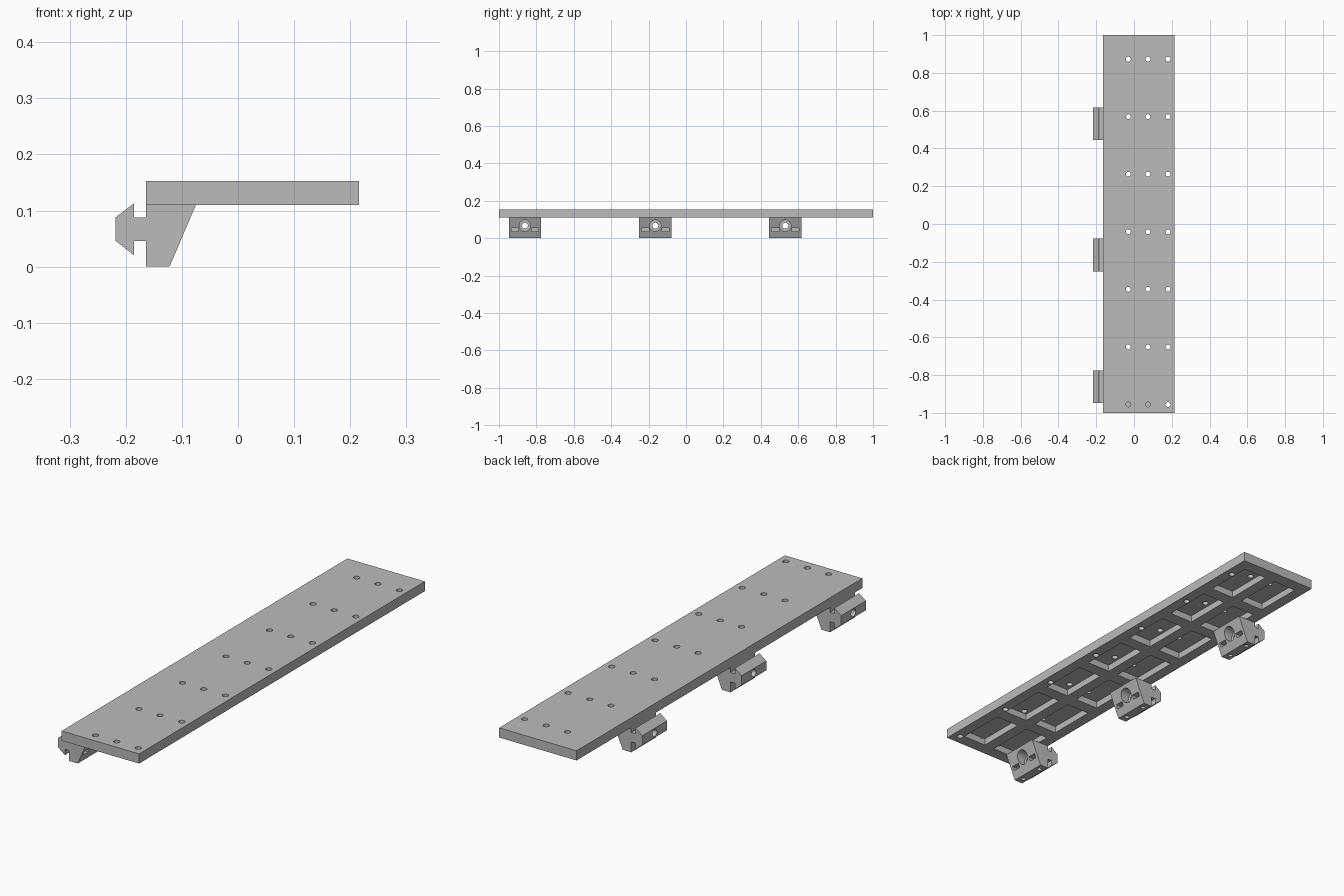
import bpy, bmesh
from mathutils import Matrix

default = bpy.data.objects.get("Cube")
if default:
    bpy.data.objects.remove(default, do_unlink=True)

grey = bpy.data.materials.new("plain grey")
grey.use_nodes = True
COLOUR = (0.5, 0.5, 0.5, 1)
grey.diffuse_color = COLOUR
grey.node_tree.nodes["Principled BSDF"].inputs["Base Color"].default_value = COLOUR


def finish(name, bm):
    bmesh.ops.recalc_face_normals(bm, faces=bm.faces)
    mesh = bpy.data.meshes.new(name)
    bm.to_mesh(mesh)
    bm.free()
    mesh.materials.append(grey)
    ob = bpy.data.objects.new(name, mesh)
    bpy.context.collection.objects.link(ob)
    return ob


def add_box(bm, x, y, z):
    """Box given by (low, high) pairs."""
    size = [b - a for a, b in (x, y, z)]
    mid = [(a + b) / 2 for a, b in (x, y, z)]
    m = Matrix.Translation(mid) @ Matrix.Diagonal((*size, 1))
    bmesh.ops.create_cube(bm, size=1, matrix=m)


def add_rod(bm, centre, radius, length, axis="Z"):
    m = Matrix.Translation(centre)
    if axis == "X":
        m = m @ Matrix.Rotation(1.5707963, 4, "Y")
    bmesh.ops.create_cone(bm, cap_ends=True, segments=24, radius1=radius,
                          radius2=radius, depth=length, matrix=m)


def cut(ob, name, bm):
    """Cut the shapes in bm out of ob."""
    cutter = finish(name, bm)
    cutter.hide_render = True
    mod = ob.modifiers.new(name, "BOOLEAN")
    mod.operation = "DIFFERENCE"
    mod.solver = "EXACT"
    mod.object = cutter
    bpy.context.view_layer.objects.active = ob
    bpy.ops.object.modifier_apply(modifier=mod.name)
    bpy.data.objects.remove(cutter, do_unlink=True)


# Long flat plate
BOTTOM, TOP, FLOOR = 0.11, 0.153, 0.14
bm = bmesh.new()
add_box(bm, (-0.164, 0.2155), (-1, 1), (BOTTOM, TOP))
plate = finish("plate", bm)

# Two rows of weight-saving pockets underneath
bm = bmesh.new()
for x in (-0.057, 0.108):
    for i in range(-3, 4):
        y = i * 0.2777
        add_box(bm, (x - 0.0575, x + 0.0575), (y - 0.11, y + 0.11), (0.05, FLOOR))
cut(plate, "pocket_cutter", bm)

# Screw holes: edge column goes right through, the others reach the pockets
bm = bmesh.new()
for x, low in ((-0.03, FLOOR - 0.004), (0.074, FLOOR - 0.004), (0.18, 0.05)):
    for i in range(7):
        add_rod(bm, (x, 0.873 - i * 0.3047, (low + 0.2) / 2), 0.013, 0.2 - low)
cut(plate, "screw_hole_cutter", bm)

# Clamp blocks with a dovetail head on the outer side
PROFILE = [(-0.164, BOTTOM), (-0.075, BOTTOM), (-0.122, 0), (-0.164, 0),
           (-0.164, 0.046), (-0.185, 0.046), (-0.185, 0.02), (-0.218, 0.046),
           (-0.218, 0.088), (-0.185, 0.113), (-0.185, 0.088), (-0.164, 0.088)]
HALF = 0.0865
for label, y in (("front", -0.861), ("middle", -0.164), ("back", 0.531)):
    bm = bmesh.new()
    face = bm.faces.new([bm.verts.new((px, y - HALF, pz)) for px, pz in PROFILE])
    out = bmesh.ops.extrude_face_region(bm, geom=[face])
    moved = [g for g in out["geom"] if isinstance(g, bmesh.types.BMVert)]
    bmesh.ops.translate(bm, verts=moved, vec=(0, 2 * HALF, 0))
    clamp = finish(label + "_clamp", bm)

    # Bolt hole through the head
    bm = bmesh.new()
    add_rod(bm, (-0.15, y, 0.067), 0.016, 0.3, "X")
    cut(clamp, "bolt_cutter", bm)

    # Counterbore and two nut slots in the sloping face
    bm = bmesh.new()
    add_rod(bm, (-0.08, y, 0.067), 0.03, 0.1, "X")
    for side in (-1, 1):
        c = y + side * 0.054
        add_box(bm, (-0.155, -0.05), (c - 0.019, c + 0.019), (0.036, 0.054))
    cut(clamp, "slot_cutter", bm)

    # Set screw holes rising from below into the slots
    bm = bmesh.new()
    for side in (-1, 1):
        add_rod(bm, (-0.143, y + side * 0.054, 0.02), 0.01, 0.05)
    cut(clamp, "set_screw_cutter", bm)
